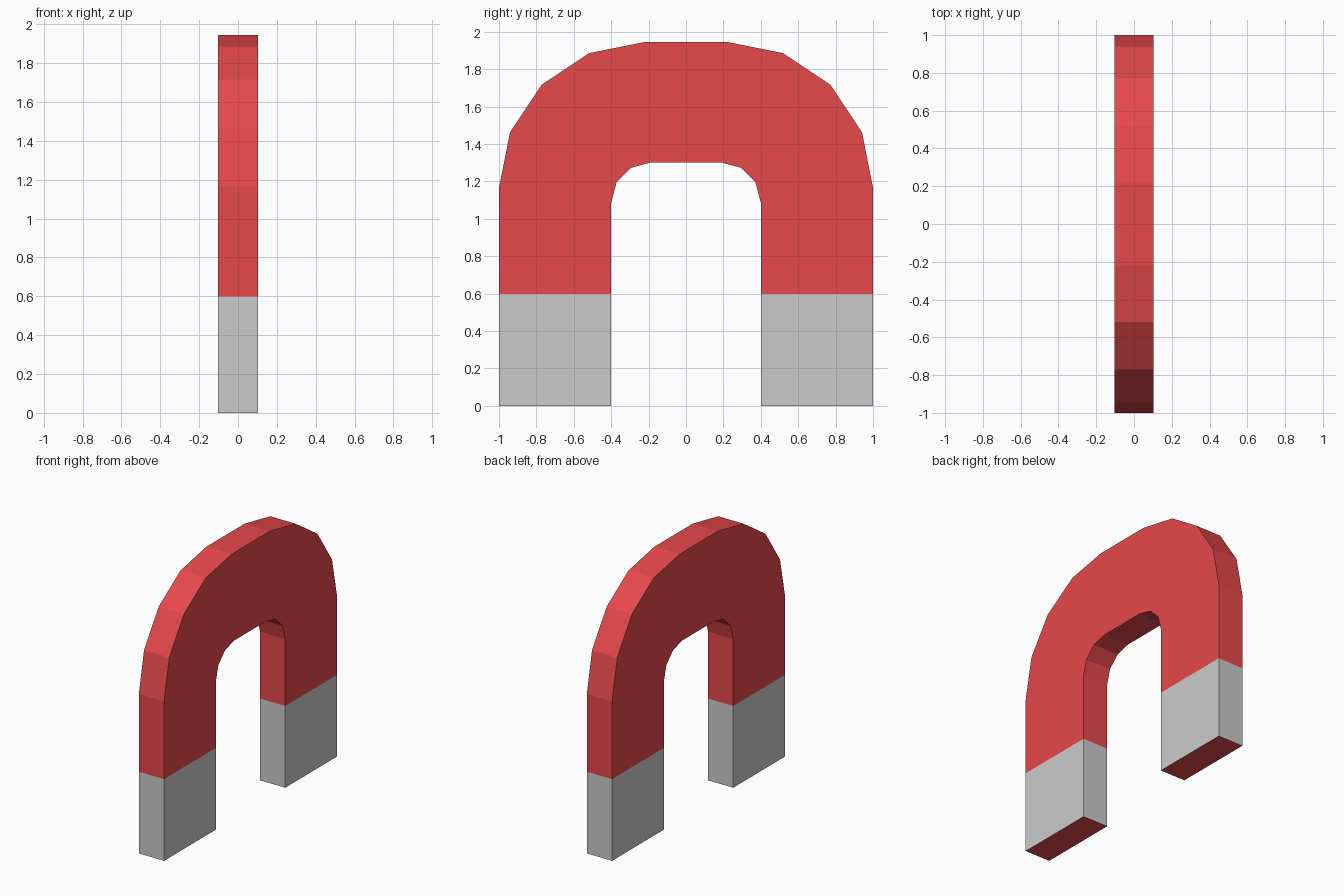
import bpy, bmesh
from math import sin, cos, pi

if "Cube" in bpy.data.objects:
    bpy.data.objects.remove(bpy.data.objects["Cube"])

HALF_THICK = 0.102
TIP_Z = 0.598


def material(name, colour):
    mat = bpy.data.materials.new(name)
    mat.diffuse_color = (*colour, 1)
    mat.use_nodes = True
    mat.node_tree.nodes["Principled BSDF"].inputs["Base Color"].default_value = mat.diffuse_color
    return mat


def corner(cy, cz, r, steps):
    """Quarter arc from the side (+y) up to the top (+z)."""
    angles = [pi / 2 * i / steps for i in range(steps + 1)]
    return [(cy + r * cos(a), cz + r * sin(a)) for a in angles]


# Half outlines: outer edge and inner edge of the horseshoe
outer = [(1.0, 0.0)] + corner(0.22, 1.165, 0.78, 4)
inner = [(0.4, 0.0)] + corner(0.185, 1.087, 0.215, 3)


def mirrored(half):
    return half + [(-y, z) for y, z in reversed(half)]


outline = mirrored(outer) + mirrored(inner)[::-1]

# Extruded horseshoe body
bm = bmesh.new()
face = bm.faces.new([bm.verts.new((-HALF_THICK, y, z)) for y, z in outline])
extruded = bmesh.ops.extrude_face_region(bm, geom=[face])["geom"]
bmesh.ops.translate(bm, vec=(2 * HALF_THICK, 0, 0),
                    verts=[v for v in extruded if isinstance(v, bmesh.types.BMVert)])

# Cut line between the red arch and the grey tips
bmesh.ops.bisect_plane(bm, geom=bm.verts[:] + bm.edges[:] + bm.faces[:],
                       plane_co=(0, 0, TIP_Z), plane_no=(0, 0, 1))
bmesh.ops.recalc_face_normals(bm, faces=bm.faces)

# Grey tip sides; the end faces underneath stay red
for f in bm.faces:
    z = f.calc_center_bounds().z
    f.material_index = 1 if 0.01 < z < TIP_Z else 0

mesh = bpy.data.meshes.new("horseshoe_magnet")
bm.to_mesh(mesh)
bm.free()
mesh.materials.append(material("red", (0.8, 0.065, 0.07)))
mesh.materials.append(material("grey", (0.8, 0.8, 0.8)))
magnet = bpy.data.objects.new("horseshoe_magnet", mesh)
bpy.context.collection.objects.link(magnet)
